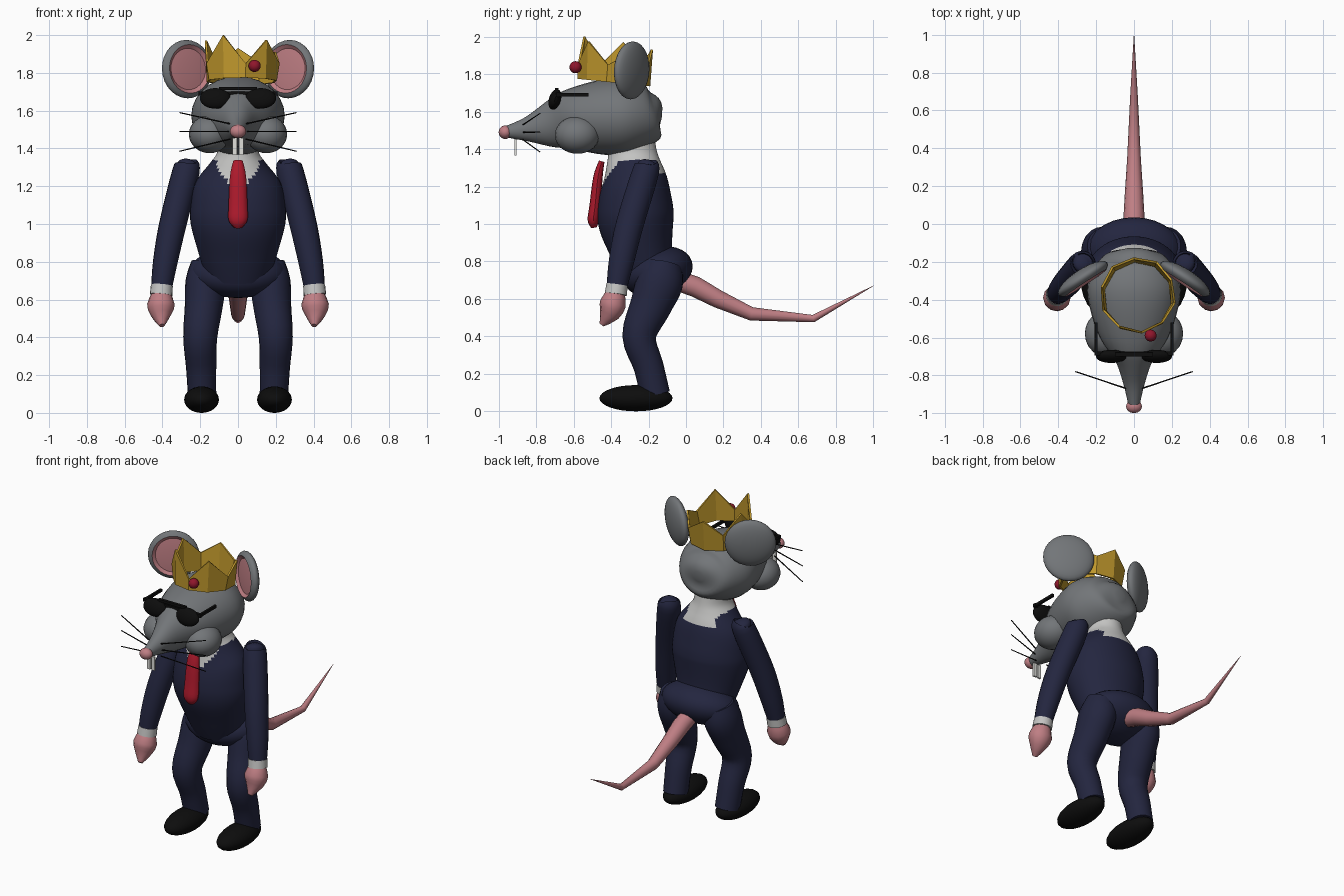
import bpy, bmesh
from math import sin, cos, pi, hypot, radians
from mathutils import Vector, Matrix, Euler

if "Cube" in bpy.data.objects:
    bpy.data.objects.remove(bpy.data.objects["Cube"])


def material(name, r, g, b):
    m = bpy.data.materials.new(name)
    m.use_nodes = True
    m.diffuse_color = (r, g, b, 1)
    bsdf = m.node_tree.nodes["Principled BSDF"]
    bsdf.inputs["Base Color"].default_value = (r, g, b, 1)
    bsdf.inputs["Roughness"].default_value = 0.7
    return m


FUR = material("grey fur", 0.17, 0.18, 0.19)
PINK = material("pink skin", 0.52, 0.21, 0.23)
NAVY = material("navy suit", 0.017, 0.019, 0.05)
SHIRT = material("pale shirt", 0.55, 0.55, 0.54)
BLACK = material("black", 0.004, 0.004, 0.004)
RED = material("red tie", 0.42, 0.01, 0.025)
GOLD = material("gold", 0.52, 0.31, 0.025)
GEM = material("dark red gem", 0.28, 0.008, 0.025)
WHITE = material("white tooth", 0.75, 0.75, 0.72)


def finish(name, bm, mats, angle=40):
    bmesh.ops.recalc_face_normals(bm, faces=bm.faces)
    me = bpy.data.meshes.new(name)
    bm.to_mesh(me)
    bm.free()
    ob = bpy.data.objects.new(name, me)
    bpy.context.collection.objects.link(ob)
    for m in mats:
        me.materials.append(m)
    bpy.ops.object.select_all(action="DESELECT")
    ob.select_set(True)
    bpy.context.view_layer.objects.active = ob
    if angle:
        bpy.ops.object.shade_smooth_by_angle(angle=radians(angle))
    return ob


def spline(keys, steps):
    """Catmull-Rom points through keys of (x, y, z, width, depth)."""
    keys = [Vector(k) for k in keys]
    out = []
    for i in range(len(keys) - 1):
        a, b, c, d = (keys[max(i - 1, 0)], keys[i], keys[i + 1],
                      keys[min(i + 2, len(keys) - 1)])
        for n in range(steps):
            t = n / steps
            out.append(0.5 * (2 * b + (c - a) * t + (2 * a - 5 * b + 4 * c - d) * t ** 2
                              + (3 * b - 3 * c + d - a) * t ** 3))
    return out + [keys[-1]]


def loft(name, keys, mats, seg=20, steps=4, rule=None):
    """Skin elliptical rings along a path."""
    pts = spline(keys, steps) if steps > 1 else [Vector(k) for k in keys]
    bm = bmesh.new()
    rings = []
    for i, p in enumerate(pts):
        ahead, behind = pts[min(i + 1, len(pts) - 1)], pts[max(i - 1, 0)]
        tangent = Vector(ahead[:3]) - Vector(behind[:3])
        v = tangent.cross(Vector((1, 0, 0))).normalized()
        u = v.cross(tangent).normalized()
        rings.append([bm.verts.new(Vector(p[:3]) + u * max(p[3], 0.001) * cos(2 * pi * k / seg)
                                   + v * max(p[4], 0.001) * sin(2 * pi * k / seg))
                      for k in range(seg)])
    for a, b in zip(rings, rings[1:]):
        for k in range(seg):
            j = (k + 1) % seg
            bm.faces.new((a[k], a[j], b[j], b[k]))
    bm.faces.new(rings[0])
    bm.faces.new(rings[-1])
    if rule:
        for f in bm.faces:
            f.material_index = rule(f.calc_center_median())
    return finish(name, bm, mats)


def ball(name, loc, radii, mats, rot=None, seg=20, edit=None):
    bm = bmesh.new()
    bmesh.ops.create_uvsphere(bm, u_segments=seg, v_segments=16, radius=1)
    if edit:
        edit(bm)
    turn = (rot or Euler((0, 0, 0)).to_quaternion()).to_matrix().to_4x4()
    bm.transform(Matrix.Translation(loc) @ turn @ Matrix.Diagonal((*radii, 1)))
    return finish(name, bm, mats)


def box(name, loc, size, mat):
    bm = bmesh.new()
    bmesh.ops.create_cube(bm, size=1)
    bm.transform(Matrix.Translation(loc) @ Matrix.Diagonal((*size, 1)))
    return finish(name, bm, [mat], 0)


def tilt(a):
    return Euler((a, 0, 0)).to_quaternion()


# Torso with shirt collar at the neck, a front V and a small back bib
def collar(c):
    front = c.y < -0.36 and c.z > 1.19 and abs(c.x) < 0.03 + (c.z - 1.19) * 0.7
    back = c.y > -0.22 and c.z > 1.27 and abs(c.x) < 0.11
    return 1 if c.z > 1.34 or front or back else 0


loft("torso", [(0, -.2, .72, .17, .14), (0, -.235, .85, .21, .165), (0, -.265, 1, .25, .2),
               (0, -.27, 1.1, .25, .2), (0, -.27, 1.22, .225, .175), (0, -.28, 1.32, .15, .145),
               (0, -.285, 1.38, .11, .13), (0, -.29, 1.46, .105, .12)],
     [NAVY, SHIRT], seg=48, steps=6, rule=collar)
ball("hips", (0, -.15, .745), (.255, .19, .13), [NAVY], tilt(.3), 28)
loft("tie", [(0, -.45, 1.335, .025, .015), (0, -.47, 1.25, .043, .025), (0, -.485, 1.1, .05, .03),
             (0, -.495, 1.02, .05, .03), (0, -.49, .98, .02, .015)], [RED], seg=12)

# Tail with clear bends
loft("tail", [(0, -.05, .7, .055, .055), (0, .05, .665, .055, .055), (0, .17, .6, .048, .048),
              (0, .35, .52, .036, .036), (0, .68, .495, .02, .02), (0, 1, .67, .001, .001)],
     [PINK], seg=12, steps=1)

# Head and long snout
loft("head", [(0, -.98, 1.49, .025, .025), (0, -.85, 1.505, .055, .065), (0, -.72, 1.53, .1, .125),
              (0, -.6, 1.56, .18, .165), (0, -.45, 1.57, .232, .2), (0, -.32, 1.575, .245, .205),
              (0, -.2, 1.58, .19, .16), (0, -.15, 1.59, .12, .1), (0, -.128, 1.59, .03, .03)],
     [FUR], seg=28)
ball("nose", (0, -.965, 1.49), (.043, .035, .036), [PINK], seg=12)


# Ear: dished pink face on the front side of a disc
def dish(bm):
    for f in bm.faces:
        c = f.calc_center_median()
        f.material_index = int(c.z > 0 and hypot(c.x, c.y) < .8)
    for v in bm.verts:
        if v.co.z > 0 and hypot(v.co.x, v.co.y) < .8:
            v.co.z *= .35


# Paired parts: s = 1 is the left side
for s, side in ((1, "left"), (-1, "right")):
    ball(side + "_cheek", (s * .15, -.58, 1.475), (.11, .12, .1), [FUR])
    facing = Vector((-.55 * s, -.84, .05)).to_track_quat("Z", "Y")
    ball(side + "_ear", (s * .27, -.29, 1.82), (.155, .155, .05), [FUR, PINK], facing, 28, dish)
    box(side + "_tooth", (s * .016, -.91, 1.41), (.024, .012, .09), WHITE)

    # Whiskers
    for n, (z0, z1) in enumerate(((1.53, 1.59), (1.49, 1.49), (1.45, 1.385))):
        loft(f"{side}_whisker_{n + 1}", [(s * .04, -.87, z0, .004, .004),
                                         (s * .31, -.78, z1, .003, .003)], [BLACK], 6, 1)

    # Sunglasses
    ball(side + "_lens", (s * .12, -.7, 1.665), (.082, .032, .056), [BLACK], tilt(-.3))
    box(side + "_temple", (s * .2, -.605, 1.69), (.015, .17, .018), BLACK)

    # Arm, cuff and hand
    loft(side + "_arm", [(s * .268, -.205, 1.342, .02, .02), (s * .27, -.208, 1.325, .05, .05),
                         (s * .275, -.215, 1.28, .072, .072), (s * .345, -.3, 1, .072, .075),
                         (s * .385, -.345, .8, .065, .068), (s * .405, -.37, .66, .055, .055)],
         [NAVY], 18)
    loft(side + "_cuff", [(s * .403, -.368, .675, .058, .058), (s * .407, -.375, .625, .06, .06)],
         [SHIRT], 18, 1)
    loft(side + "_hand", [(s * .405, -.372, .645, .045, .045), (s * .408, -.39, .575, .073, .07),
                          (s * .408, -.41, .52, .055, .055), (s * .403, -.45, .462, .014, .014)],
         [PINK], 12, 2)

    # Leg and shoe
    loft(side + "_leg", [(s * .15, -.12, .78, .1, .1), (s * .17, -.14, .69, .108, .125),
                         (s * .182, -.19, .56, .1, .11), (s * .2, -.25, .4, .09, .09),
                         (s * .195, -.2, .24, .08, .08), (s * .19, -.165, .09, .075, .08)],
         [NAVY], 20)
    ball(side + "_shoe", (s * .193, -.267, .07), (.092, .195, .07), [BLACK])

box("glasses_bridge", (0, -.685, 1.69), (.42, .02, .022), BLACK)
box("glasses_top_bar", (0, -.69, 1.718), (.2, .02, .016), BLACK)

# Crown: ten-sided band with five uneven spikes
bm = bmesh.new()
peaks = (2.0, 1.975, 1.91, 1.93, 1.97)
low, high = [], []
for k in range(10):
    a = radians(240 + 36 * k)
    r = .2 if k % 2 == 0 else .205
    low.append(bm.verts.new((.02 + .19 * cos(a), -.385 + .195 * sin(a), 1.755 - .02 * sin(a))))
    top = peaks[k // 2] if k % 2 == 0 else 1.85
    high.append(bm.verts.new((.02 + r * cos(a), -.375 + r * sin(a), top)))
for k in range(10):
    j = (k + 1) % 10
    bm.faces.new((low[k], low[j], high[j], high[k]))
crown = finish("crown", bm, [GOLD], 0)
thick = crown.modifiers.new("thickness", "SOLIDIFY")
thick.thickness = .012
ball("crown_gem", (.088, -.59, 1.837), (.032, .032, .032), [GEM], seg=12)
